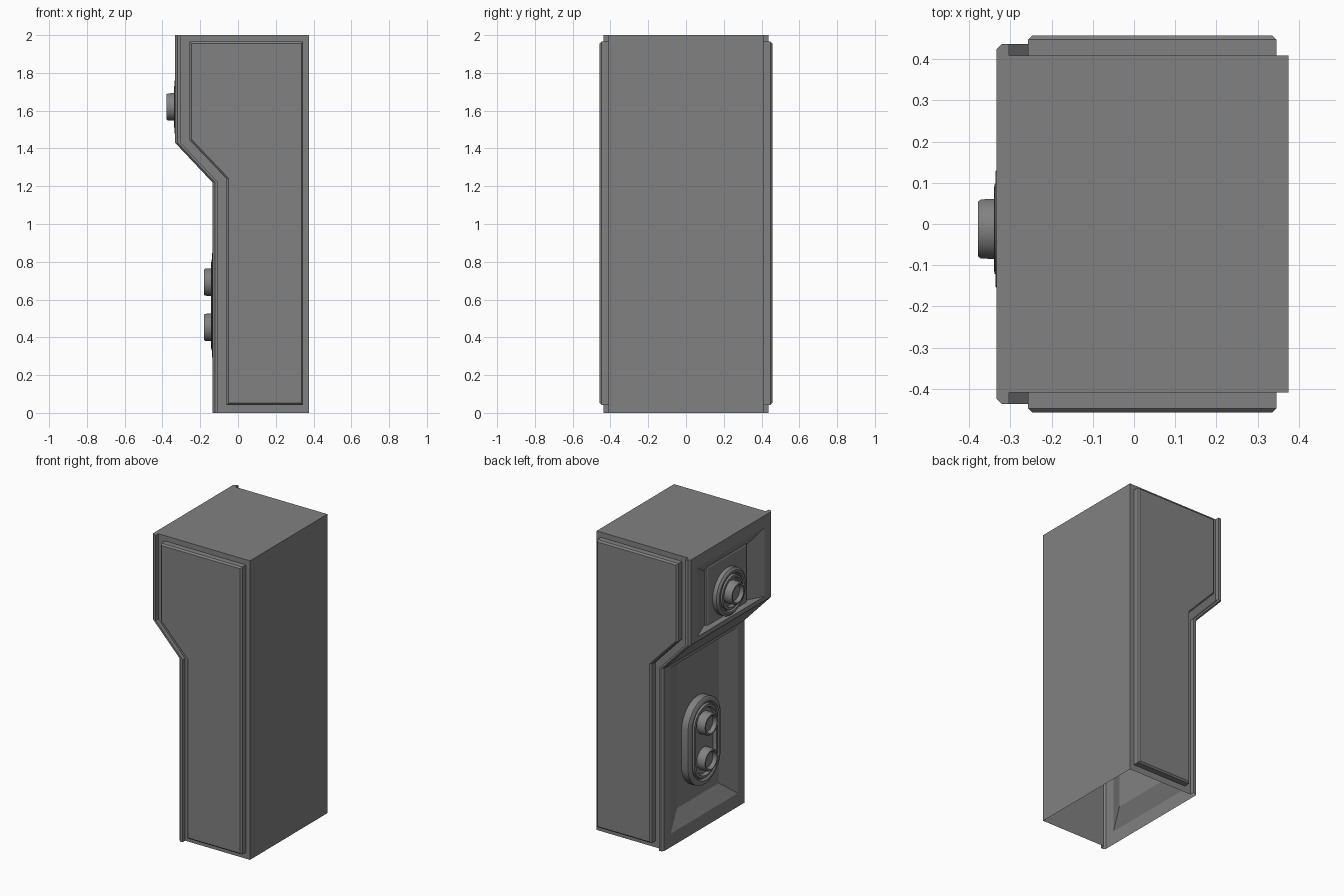
import bpy, bmesh, math

cube = bpy.data.objects.get("Cube")
if cube:
    bpy.data.objects.remove(cube, do_unlink=True)

grey = bpy.data.materials.new("mid_grey")
grey.use_nodes = True
colour = (0.22, 0.22, 0.22, 1)
grey.diffuse_color = colour
grey.node_tree.nodes["Principled BSDF"].inputs["Base Color"].default_value = colour


def finish(name, bm, smooth=False):
    bmesh.ops.remove_doubles(bm, verts=bm.verts, dist=0.0001)
    mesh = bpy.data.meshes.new(name)
    bm.to_mesh(mesh)
    bm.free()
    mesh.materials.append(grey)
    obj = bpy.data.objects.new(name, mesh)
    bpy.context.scene.collection.objects.link(obj)
    if smooth:
        bpy.ops.object.select_all(action='DESELECT')
        obj.select_set(True)
        bpy.context.view_layer.objects.active = obj
        bpy.ops.object.shade_smooth_by_angle(angle=math.radians(35))
    return obj


def face(bm, points):
    return bm.faces.new([bm.verts.new(p) for p in points])


def bridge(bm, a, b):
    """Join two closed loops of points with quads."""
    for i in range(len(a)):
        j = (i + 1) % len(a)
        face(bm, [a[i], a[j], b[j], b[i]])


SIDE, RIM, BACK, TOP, OPEN = 0.409, 0.437, 0.375, 2.0, 0.355
MID = -0.012
UPPER, LOWER = -0.333, -0.135

# Fascia: a chamfered rim section swept down the stepped path, with two openings
half = [(SIDE, 0.03), (RIM, 0.03), (RIM, 0.013), (RIM - 0.013, 0), (OPEN, 0)]
section = [(-y, d) for y, d in half] + [(y, d) for y, d in reversed(half)]
path = [(UPPER, TOP), (UPPER, 1.92), (UPPER, 1.46), (UPPER, 1.43),
        (LOWER, 1.22), (LOWER, 1.2), (LOWER, 0.09), (LOWER, 0)]
bm = bmesh.new()
for r in range(len(path) - 1):
    (x0, z0), (x1, z1) = path[r], path[r + 1]
    for c in range(len(section) - 1):
        if c == len(half) - 1 and r in (1, 5):
            continue
        (ya, da), (yb, db) = section[c], section[c + 1]
        face(bm, [(x0 + da, ya, z0), (x1 + da, ya, z1),
                  (x1 + db, yb, z1), (x0 + db, yb, z0)])
finish("fascia", bm)

# Cabinet shell, open underneath
bm = bmesh.new()
outline = [(x + 0.03, z) for x, z in path] + [(BACK, 0), (BACK, TOP)]
face(bm, [(x, -SIDE, z) for x, z in reversed(outline)])
face(bm, [(x, SIDE, z) for x, z in outline])
face(bm, [(BACK, -SIDE, 0), (BACK, SIDE, 0), (BACK, SIDE, TOP), (BACK, -SIDE, TOP)])
face(bm, [(UPPER + d, y, TOP) for y, d in section] + [(BACK, SIDE, TOP), (BACK, -SIDE, TOP)])
bmesh.ops.recalc_face_normals(bm, faces=bm.faces)
finish("cabinet_shell", bm)


# Sloped recesses behind the openings
def rectangle(x, y0, y1, z0, z1):
    return [(x, y1, z0), (x, y0, z0), (x, y0, z1), (x, y1, z1)]


def recess(name, x, z0, z1, inner_z0, inner_z1):
    bm = bmesh.new()
    rim = rectangle(x, -OPEN, OPEN, z0, z1)
    floor = rectangle(x + 0.055, MID - 0.22, MID + 0.22, inner_z0, inner_z1)
    bridge(bm, rim, floor)
    face(bm, floor)
    bmesh.ops.recalc_face_normals(bm, faces=bm.faces)
    for f in bm.faces:
        if f.normal.x > 0:
            f.normal_flip()
    finish(name, bm)


recess("upper_recess", UPPER, 1.46, 1.92, 1.465, 1.83)
recess("lower_recess", LOWER, 0.09, 1.2, 0.19, 1.19)

# Thin bevelled plate in the upper recess
bm = bmesh.new()
plate = [rectangle(UPPER + x, MID - w, MID + w, 1.465, 1.645 + w)
         for x, w in [(0.055, 0.215), (0.043, 0.215), (0.036, 0.2)]]
bridge(bm, plate[0], plate[1])
bridge(bm, plate[1], plate[2])
face(bm, plate[2])
bmesh.ops.recalc_face_normals(bm, faces=bm.faces)
finish("upper_plate", bm)


# Raised side panels with chamfered edges
def side_panel(name, s):
    bm = bmesh.new()
    shape = [(-0.257, 1.965), (-0.257, 1.445), (-0.06, 1.238),
             (-0.06, 0.042), (0.345, 0.042), (0.345, 1.965)]
    f = face(bm, [(x, s * SIDE, z) for x, z in shape])
    out = bmesh.ops.extrude_face_region(bm, geom=[f])["geom"]
    bmesh.ops.translate(bm, verts=[v for v in out if isinstance(v, bmesh.types.BMVert)],
                        vec=(0, s * 0.048, 0))
    edges = [e for e in bm.edges if all(abs(v.co.y) > 0.45 for v in e.verts)]
    bmesh.ops.bevel(bm, geom=edges, offset=0.01, segments=1, affect='EDGES')
    bmesh.ops.recalc_face_normals(bm, faces=bm.faces)
    finish(name, bm)


side_panel("right_side_panel", -1)
side_panel("left_side_panel", 1)


# Round or capsule-shaped turned parts facing -x
def stadium(x, z, radius, reach, n=32):
    loop = []
    for i in range(n):
        a = 2 * math.pi * (i + 0.5) / n
        dz = radius * math.sin(a)
        loop.append((x, MID + radius * math.cos(a), z + dz + math.copysign(reach, dz)))
    return loop


def turned(name, x, z, profile, reach=0, scale=1):
    bm = bmesh.new()
    loops = [stadium(x + d, z, r * scale, reach) for r, d in profile]
    for a, b in zip(loops, loops[1:]):
        bridge(bm, a, b)
    face(bm, loops[-1])
    bmesh.ops.remove_doubles(bm, verts=bm.verts, dist=0.0001)
    bmesh.ops.recalc_face_normals(bm, faces=bm.faces)
    if sum(f.normal.x * f.calc_area() for f in bm.faces) > 0:
        bmesh.ops.reverse_faces(bm, faces=bm.faces)
    finish(name, bm, True)


ring = [(0.155, 0.055), (0.155, 0.008), (0.14, -0.003), (0.126, -0.003), (0.12, 0.012),
        (0.113, 0.012), (0.11, -0.005), (0.096, -0.007), (0.088, 0.012)]
knob = [(0.074, 0.012), (0.072, -0.038), (0.067, -0.045), (0.058, -0.045), (0.05, -0.02)]
turned("upper_ring", UPPER, 1.62, ring)
turned("upper_button", UPPER, 1.62, knob)
turned("lower_ring", LOWER, 0.57, ring, reach=0.118, scale=1.12)
for name, z in [("middle_button", 0.692), ("bottom_button", 0.453)]:
    turned(name, LOWER, z, knob)
